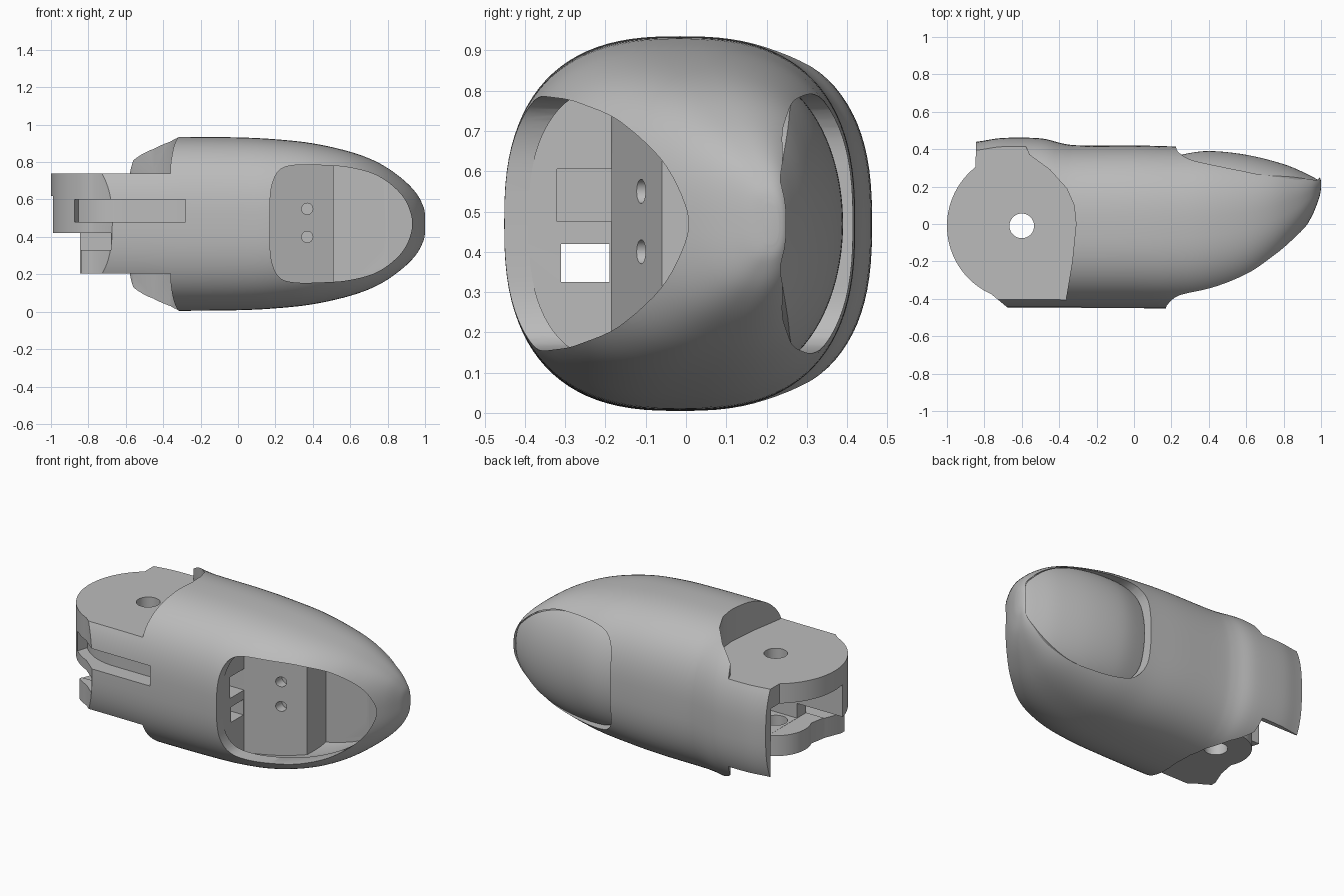
import bpy, bmesh, math
from mathutils import Vector

cube = bpy.data.objects.get("Cube")
if cube:
    bpy.data.objects.remove(cube, do_unlink=True)

grey = bpy.data.materials.new("matte_grey")
grey.use_nodes = True
grey.diffuse_color = (0.5, 0.5, 0.5, 1)
grey.node_tree.nodes["Principled BSDF"].inputs["Base Color"].default_value = (0.5, 0.5, 0.5, 1)

MID = 0.47  # height of the long axis


def finish(name, bm):
    bmesh.ops.recalc_face_normals(bm, faces=bm.faces)
    mesh = bpy.data.meshes.new(name)
    bm.to_mesh(mesh)
    bm.free()
    mesh.materials.append(grey)
    obj = bpy.data.objects.new(name, mesh)
    bpy.context.collection.objects.link(obj)
    return obj


def smooth_path(points, steps, closed=False):
    """Catmull-Rom samples through tuples of any length."""
    pts = [Vector(p) for p in points]
    n = len(pts)
    pick = (lambda i: pts[i % n]) if closed else (lambda i: pts[min(max(i, 0), n - 1)])
    out = []
    for i in range(n if closed else n - 1):
        a, b, c, d = (pick(i + k) for k in (-1, 0, 1, 2))
        for s in range(steps):
            t = s / steps
            out.append(b + (c - a) * t / 2 + (a * 2 - b * 5 + c * 4 - d) * t * t / 2
                       + (b * 3 - a - c * 3 + d) * t ** 3 / 2)
    return out if closed else out + [pts[-1]]


def loft(name, rows, power, sides=96):
    """Superellipse sections along x; each row is x, back y, front y, half height."""
    bm = bmesh.new()
    rings = []
    for x, back, front, half in rows:
        ring = []
        for i in range(sides):
            a = math.tau * i / sides
            c, s = math.cos(a), math.sin(a)
            y = (back + front) / 2 + (back - front) / 2 * math.copysign(abs(c) ** (2 / power), c)
            z = MID + half * math.copysign(abs(s) ** (2 / power), s)
            ring.append(bm.verts.new((x, y, z)))
        rings.append(ring)
    for r, q in zip(rings, rings[1:]):
        for i in range(sides):
            j = (i + 1) % sides
            bm.faces.new((r[i], r[j], q[j], q[i]))
    bm.faces.new(rings[0])
    bm.faces.new(rings[-1])
    return finish(name, bm)


def prism(name, outline, low, high, axis="z"):
    place = (lambda p, h: (p[0], p[1], h)) if axis == "z" else (lambda p, h: (p[0], h, p[1]))
    bm = bmesh.new()
    a = [bm.verts.new(place(p, low)) for p in outline]
    b = [bm.verts.new(place(p, high)) for p in outline]
    bm.faces.new(a)
    bm.faces.new(b)
    for i in range(len(a)):
        j = (i + 1) % len(a)
        bm.faces.new((a[i], a[j], b[j], b[i]))
    return finish(name, bm)


def box(x0, x1, y0, y1, z0, z1):
    return prism("box_cutter", [(x0, y0), (x1, y0), (x1, y1), (x0, y1)], z0, z1)


def arc(cx, cy, r, start, end, n=32):
    angles = [math.radians(start + (end - start) * i / n) for i in range(n + 1)]
    return [(cx + r * math.cos(a), cy + r * math.sin(a)) for a in angles]


def combine(obj, tool, operation="DIFFERENCE"):
    mod = obj.modifiers.new("cut", "BOOLEAN")
    mod.operation, mod.solver, mod.object = operation, "EXACT", tool
    bpy.context.view_layer.objects.active = obj
    bpy.ops.object.modifier_apply(modifier=mod.name)
    bpy.data.objects.remove(tool, do_unlink=True)


def mirrored(half):
    """Close an x, z half outline across the middle height."""
    return half + [(x, 2 * MID - z) for x, z in reversed(half)]


# Fingertip body
body_rows = smooth_path([
    (-1.03, .42, -.45, .465), (-.84, .44, -.45, .465), (-.7, .46, -.45, .465),
    (-.5, .458, -.45, .465), (-.38, .43, -.45, .465), (-.28, .42, -.45, .465),
    (0, .42, -.45, .462), (.2, .415, -.45, .452), (.4, .41, -.43, .43),
    (.6, .385, -.36, .385), (.75, .355, -.24, .327), (.87, .31, -.09, .247),
    (.95, .275, .04, .168), (.99, .25, .14, .095), (1, .23, .19, .05)], 5)
body = loft("fingertip_body", body_rows, 2.6)

# Knuckle end: flat top and bottom, round nose
shoulder = [(-1.3, -.7), (-.36, -.7), (-.36, -.38), (-.33, -.2), (-.31, 0), (-.32, .1),
            (-.36, .19), (-.45, .29), (-.56, .37), (-.58, .42), (-.58, .7), (-1.3, .7)]
for low, high in ((.74, 1.2), (-.2, .205)):
    combine(body, prism("shoulder_cutter", shoulder, low, high))
nose = [(-.845, .7)] + arc(-.6, -.01, .4, 128, 246) + [(-.66, -.46), (-.66, -.7), (-1.3, -.7), (-1.3, .7)]
combine(body, prism("nose_cutter", nose, -.2, 1.2))

# Lower lug with a lobe round the pin, and the pocket under the upper disc
lug = [(-1.3, -.7), (-.84, -.7), (-.84, -.3), (-.8, -.2)] + arc(-.6, -.01, .2, 205, 60) \
    + [(-.46, .26), (-.56, .36), (-.58, .39), (-1.3, .39)]
combine(body, prism("lug_cutter", lug, .1, .42))
combine(body, box(-1.3, -.68, -.7, .385, .33, .421))
combine(body, box(-1.3, -.425, -.1, .388, .331, .62))

# Pin hole, curved side slot and cord channels
combine(body, prism("pin_cutter", arc(-.6, -.01, .066, 0, 350, 35), -.2, 1.2))
slot = arc(-.6, -.01, .34, 222, 270, 16) + [(-.28, -.35), (-.28, -.7), (-1, -.7)]
combine(body, prism("slot_cutter", slot, .48, .6))
combine(body, box(-1.2, .25, -.31, -.19, .325, .419))
combine(body, box(-.4, .25, -.32, -.185, .475, .605))

# Hollow inside with a sloped and stepped floor, reached through the pad opening
floor = [(.17, -.9), (.17, -.185), (.51, -.06), (.51, .12), (.8, .12), (.93, .05), (1.1, .05), (1.1, -.9)]
inner_rows = [(x, b - .06, f + .06, h - .06) for x, b, f, h in body_rows if 0 < x < .93]
cavity = loft("cavity_cutter", inner_rows, 2.6)
combine(cavity, prism("floor_shape", floor, -.2, 1.2), "INTERSECT")
combine(body, cavity)
opening = smooth_path(mirrored([(.17, .55), (.18, .67), (.22, .755), (.3, .783), (.45, .783),
                                (.6, .77), (.75, .725), (.87, .63), (.925, .52)]), 5, True)
mouth = prism("opening_cutter", opening, -.9, .3, "y")
combine(mouth, prism("floor_shape", floor, -.2, 1.2), "INTERSECT")
combine(body, mouth)
for z in (.4, .55):
    combine(body, prism("screw_cutter", arc(.37, z, .03, 0, 345, 23), -.4, -.06, "y"))

# Nail bed and nail
nail_half = [(.225, .57), (.235, .69), (.29, .765), (.4, .79), (.55, .787),
             (.7, .765), (.83, .71), (.93, .63), (.985, .55)]
nail_outline = smooth_path(mirrored(nail_half), 5, True)
combine(body, prism("nail_bed_cutter", nail_outline, .2, .8, "y"))
nail_rows = smooth_path([
    (.15, .34, -.1, .38), (.25, .37, -.1, .38), (.4, .39, -.1, .38), (.6, .37, -.1, .375),
    (.8, .32, -.08, .34), (.93, .265, -.05, .28), (1.02, .215, -.05, .22)], 6)
nail = loft("nail", nail_rows, 2)
centre = Vector((.61, MID))
inset = [centre + (p - centre) * .985 for p in nail_outline]
combine(nail, prism("nail_shape", inset, .185, .8, "y"), "INTERSECT")

# Smooth shading with sharp cut edges
for obj in (body, nail):
    bpy.ops.object.select_all(action="DESELECT")
    obj.select_set(True)
    bpy.context.view_layer.objects.active = obj
    bpy.ops.object.shade_smooth_by_angle(angle=math.radians(35))
